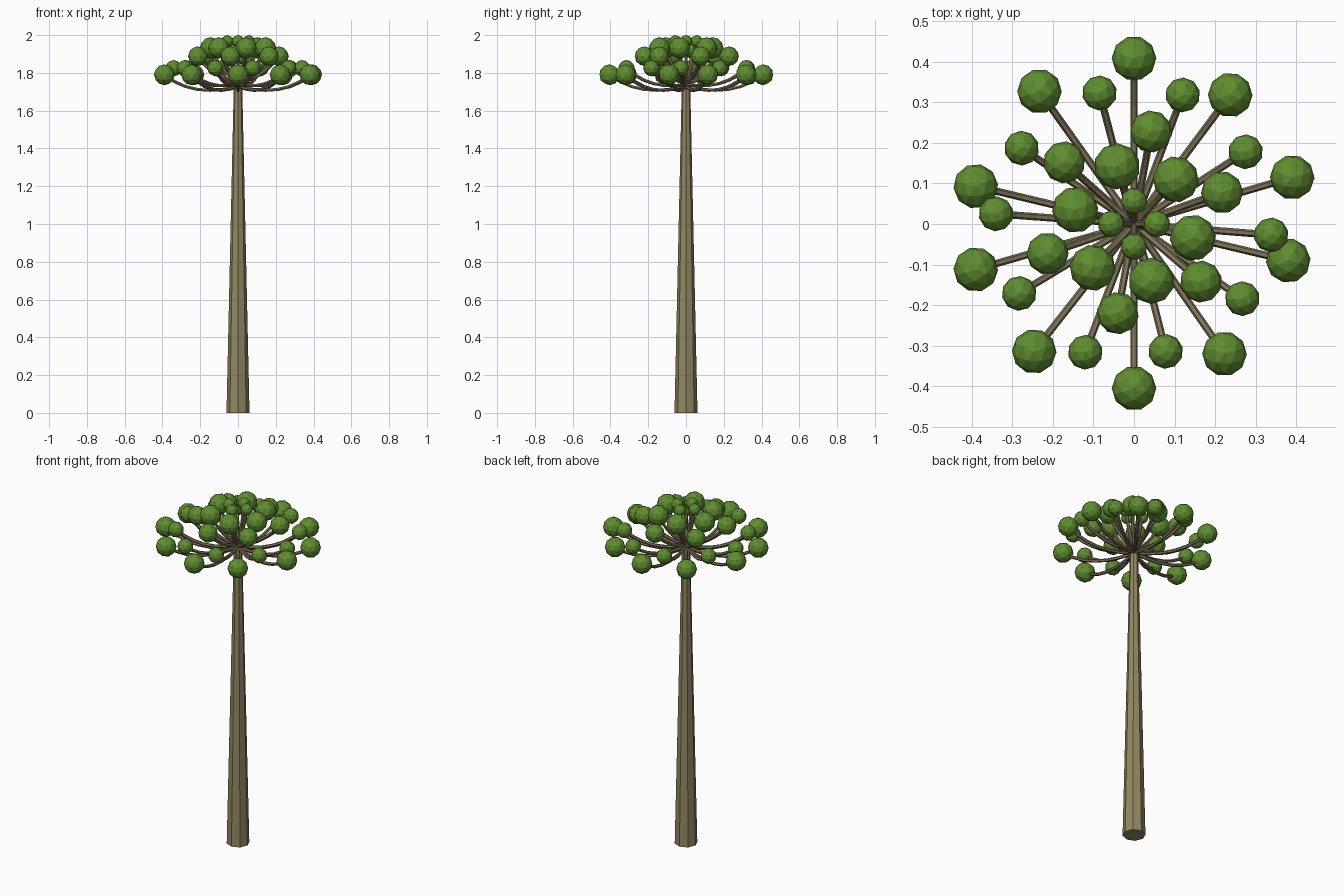
import bpy, math
from mathutils import Vector

if "Cube" in bpy.data.objects:
    bpy.data.objects.remove(bpy.data.objects["Cube"])


def material(name, color):
    m = bpy.data.materials.new(name)
    m.diffuse_color = (*color, 1)
    m.use_nodes = True
    m.node_tree.nodes["Principled BSDF"].inputs["Base Color"].default_value = m.diffuse_color
    return m


bark = material("bark", (0.29, 0.245, 0.125))
stem_mat = material("stem_brown", (0.22, 0.175, 0.10))
green = material("leaf_green", (0.115, 0.27, 0.03))


def stem(name, tip, start_z, bend_z):
    # tube along a quadratic sweep from the trunk axis to the leaf ball
    p0 = Vector((0, 0, start_z))
    p2 = Vector(tip)
    p1 = Vector((tip[0] * 0.6, tip[1] * 0.6, bend_z))
    cu = bpy.data.curves.new(name, 'CURVE')
    cu.dimensions = '3D'
    cu.bevel_depth = 0.009
    cu.bevel_resolution = 1
    sp = cu.splines.new('POLY')
    n = 7
    sp.points.add(n - 1)
    for i, pt in enumerate(sp.points):
        t = i / (n - 1)
        p = p0 * (1 - t) ** 2 + p1 * 2 * t * (1 - t) + p2 * t * t
        pt.co = (*p, 1)
    sp.use_smooth = False
    cu.materials.append(stem_mat)
    bpy.context.collection.objects.link(bpy.data.objects.new(name, cu))


def ball(name, pos, radius, turn):
    bpy.ops.mesh.primitive_ico_sphere_add(subdivisions=2, radius=radius, location=pos,
                                          rotation=(0, 0, turn))
    ob = bpy.context.object
    ob.name = name
    ob.data.materials.append(green)


# trunk: tapered octagon with a corner facing front
bpy.ops.mesh.primitive_cone_add(vertices=8, radius1=0.061, radius2=0.022, depth=1.75,
                                location=(0, 0, 0.875))
trunk = bpy.context.object
trunk.name = "trunk"
trunk.data.materials.append(bark)

# rings: name, ball z, ball radius, stem start z, stem bend z, ball centres
rings = [
    ("outer", 1.79, 0.055, 1.73, 1.665,
     [(0, .408), (.237, .318), (.39, .115), (.38, -.09), (.223, -.32),
      (0, -.405), (-.246, -.314), (-.39, -.112), (-.39, .093), (-.233, .327)]),
    ("second", 1.825, 0.043, 1.74, 1.705,
     [(.12, .318), (.275, .178), (.338, -.027), (.267, -.184), (.078, -.314),
      (-.12, -.316), (-.283, -.171), (-.34, .025), (-.277, .187), (-.085, .323)]),
    ("third", 1.888, 0.052, 1.745, 1.77,
     [(.042, .228), (.217, .078), (.165, -.142), (-.04, -.22), (-.213, -.073), (-.172, .152)]),
    ("fourth", 1.932, 0.057, 1.75, 1.80,
     [(.103, .11), (.145, -.034), (.043, -.14), (-.102, -.108), (-.145, .035), (-.042, .142)]),
    ("top", 1.967, 0.033, 1.74, 1.83,
     [(0, .056), (.056, 0), (0, -.056), (-.056, 0)]),
]

# leaf balls on curved stems
for name, z, r, z0, zb, centres in rings:
    for i, (x, y) in enumerate(centres):
        stem(f"{name}_stem_{i}", (x, y, z), z0, zb)
        ball(f"{name}_leaf_ball_{i}", (x, y, z), r, math.atan2(y, x))
